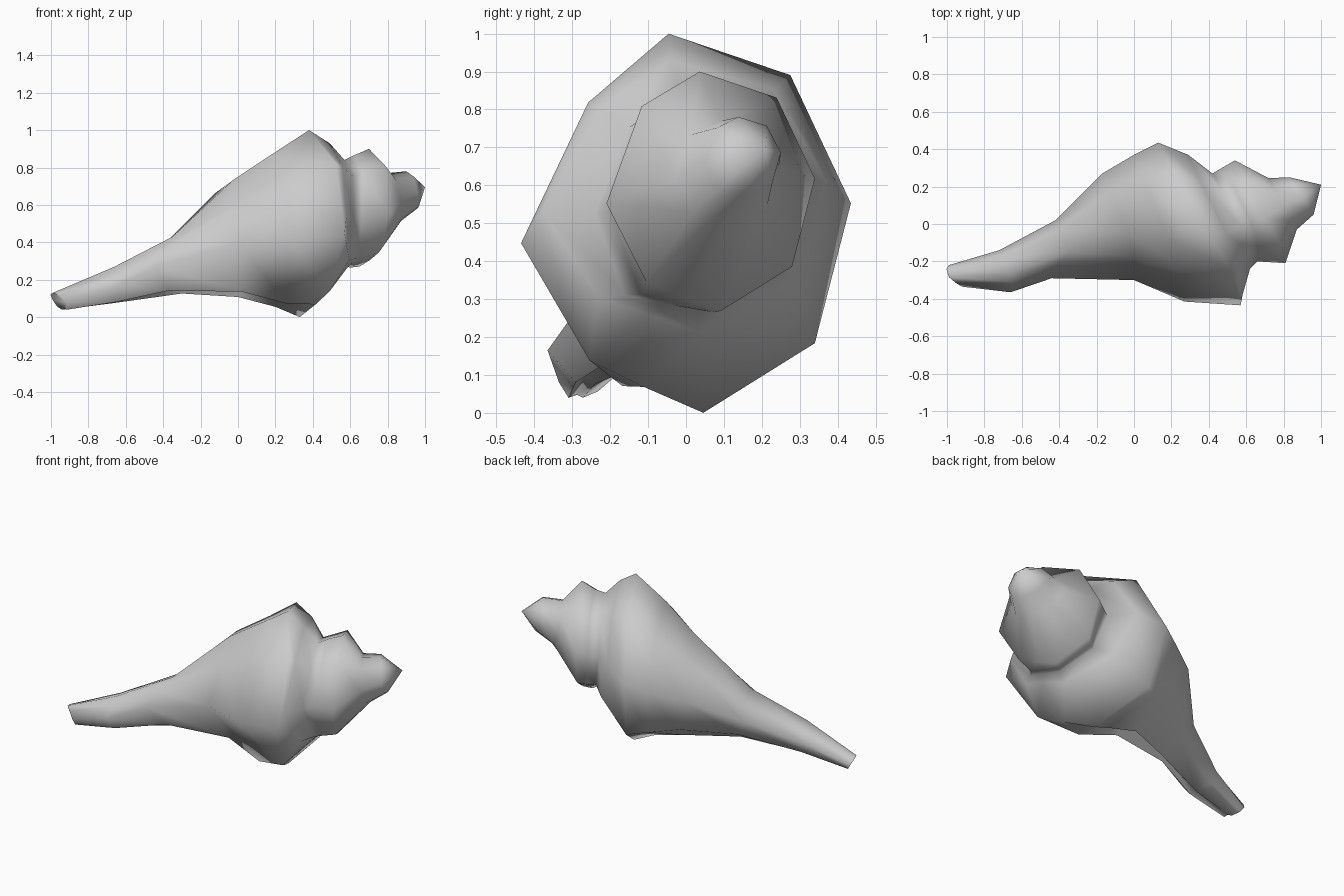
import bpy, bmesh, math

cube = bpy.data.objects.get("Cube")
if cube:
    bpy.data.objects.remove(cube)

PHASE = 6
# Vertex directions around a section, in steps of 45 degrees; 5.5 is the slit floor
STEPS = [0, 1, 2, 3, 4, 5, 5.5, 6, 7]

# Shell sections from canal to spire: (x, y) of back and front, (x, z) of top and bottom
SECTIONS = [
    ((-.99, -.22), (-.92, -.335), (-.99, .13), (-.94, .04)),    # canal end
    ((-.72, -.14), (-.66, -.365), (-.66, .27), (-.66, .08)),
    ((-.42, .02), (-.44, -.29), (-.35, .43), (-.30, .14)),
    ((-.17, .27), (0, -.30), (-.03, .73), (0, .13)),            # body whorl
    ((0, .37), (.27, -.415), (.18, .87), (.20, .055)),
    ((.13, .435), (.57, -.435), (.38, 1.0), (.33, 0)),          # shoulder ridge
    ((.29, .37), (.58, -.38), (.49, .93), (.54, .215)),
    ((.42, .27), (.62, -.24), (.57, .84), (.58, .27)),          # first groove
    ((.47, .30), (.66, -.20), (.62, .865), (.60, .265)),
    ((.54, .34), (.81, -.21), (.70, .90), (.65, .27)),          # second whorl
    ((.72, .245), (.87, -.03), (.80, .77), (.85, .50)),         # second groove
    ((.83, .25), (.96, .05), (.90, .78), (.94, .57)),           # third whorl
]
TIP = (1.0, .21, .695)

# Radius factors per section: upper front flat, lower front lip, slit floor, back lip
UPPER_FRONT = [.95, .76, .68, .80, .86, .87, .88, .95, .96, .97, 1, 1]
LOWER_FRONT = [1.15, 1.05, 1.05, 1.05, 1.03, .93, .96, 1.1, 1.08, .98, 1, 1]
FLOOR = [.85, .75, .65, .6, .7, .90, .91, .98, .97, .93, .93, .93]
BACK_LIP = {1: 1.05, 2: 1.1, 3: 1.08}
# Turn of the outer lip towards the back lip, which narrows the slit
LIP_TURN = {0: 10, 1: 20, 2: 18, 3: 18, 4: 18}


def ring(bm, index, section):
    """Tilted ring through the four extreme points, with the slit pressed in."""
    (bx, by), (fx, fy), (tx, tz), (dx, dz) = section
    verts = []
    for step in STEPS:
        a = math.radians(45 * step)
        turn, factor = PHASE, 1.005
        if step == 3:
            turn, factor = PHASE - 8, UPPER_FRONT[index]
        elif step == 5:
            turn, factor = PHASE + LIP_TURN.get(index, 0), LOWER_FRONT[index]
        elif step == 5.5:
            turn, factor = PHASE + LIP_TURN.get(index, 0) / 2, FLOOR[index]
        elif step == 6:
            factor = BACK_LIP.get(index, 1.005)
        x = ((bx + fx + tx + dx) / 4 + (bx - fx) / 2 * math.cos(a)
             + (tx - dx) / 2 * math.sin(a)
             + (bx + fx - tx - dx) / 4 * math.cos(2 * a))
        b = a + math.radians(turn)
        y = (by + fy) / 2 + (by - fy) / 2 * math.cos(b) * factor
        z = (tz + dz) / 2 + (tz - dz) / 2 * math.sin(b) * factor
        verts.append(bm.verts.new((x, y, max(z, 0))))
    return verts


# Shell skin with its narrow slit under body and canal
bm = bmesh.new()
rings = [ring(bm, i, s) for i, s in enumerate(SECTIONS)]
count = len(STEPS)
for a, b in zip(rings, rings[1:]):
    for k in range(count):
        n = (k + 1) % count
        bm.faces.new((a[k], a[n], b[n], b[k]))

# Pointed spire tip and flat canal end
tip = bm.verts.new(TIP)
for k in range(count):
    bm.faces.new((rings[-1][k], rings[-1][(k + 1) % count], tip))
bm.faces.new(rings[0][::-1])

for face in bm.faces:
    face.smooth = True

mesh = bpy.data.meshes.new("sea_shell")
bm.to_mesh(mesh)
bm.free()
mesh.set_sharp_from_angle(angle=math.radians(75))
shell = bpy.data.objects.new("sea_shell", mesh)
bpy.context.collection.objects.link(shell)

# Single plain grey
grey = bpy.data.materials.new("shell_grey")
grey.use_nodes = True
colour = (0.6, 0.6, 0.6, 1)
grey.diffuse_color = colour
grey.node_tree.nodes["Principled BSDF"].inputs["Base Color"].default_value = colour
mesh.materials.append(grey)
